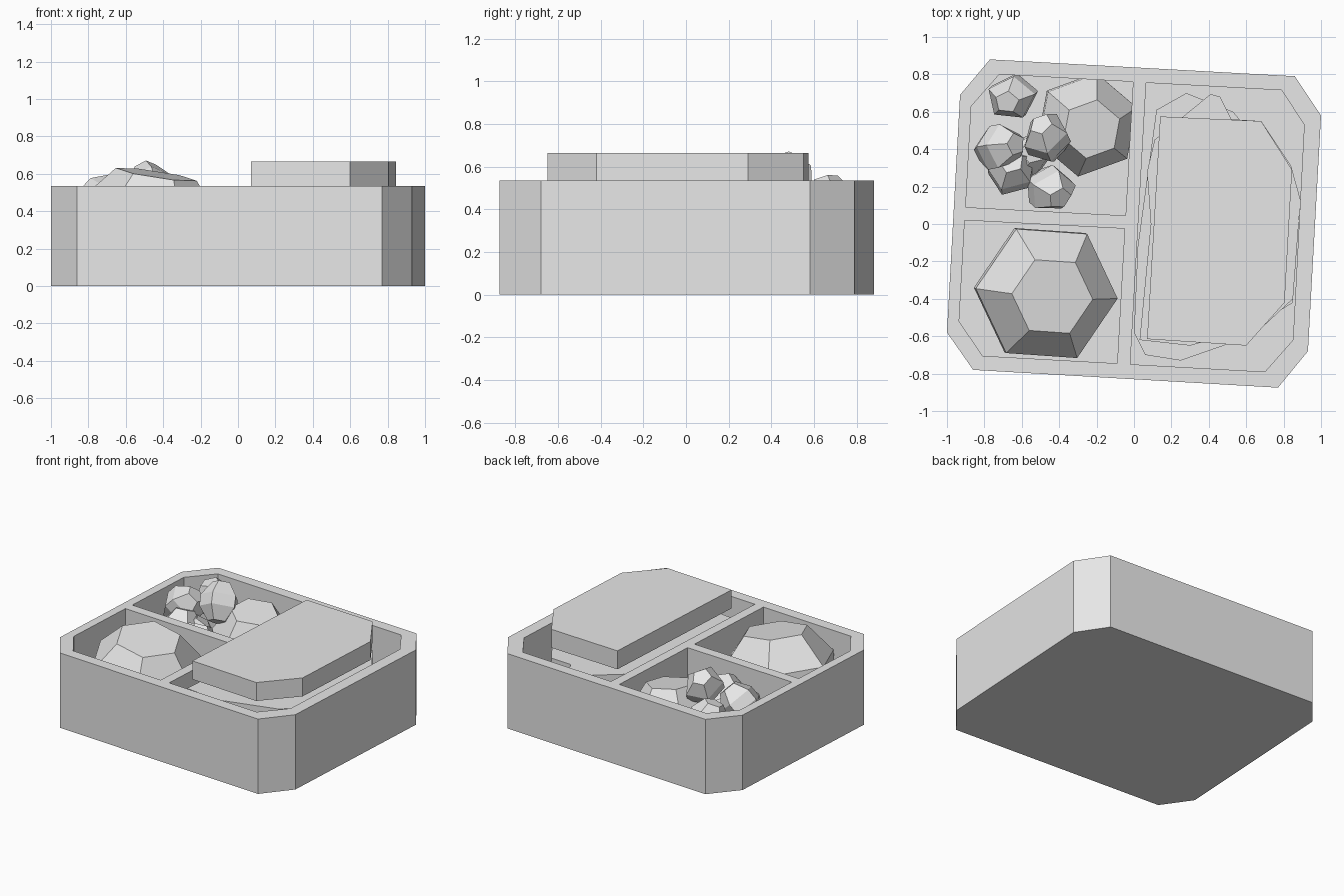
import bpy, bmesh, math
from mathutils import Vector, Euler

if "Cube" in bpy.data.objects:
    bpy.data.objects.remove(bpy.data.objects["Cube"])

grey = bpy.data.materials.new("plain grey")
grey.diffuse_color = (0.8, 0.8, 0.8, 1)
grey.use_nodes = True
grey.node_tree.nodes["Principled BSDF"].inputs["Base Color"].default_value = grey.diffuse_color


def finish(bm, name):
    bmesh.ops.recalc_face_normals(bm, faces=bm.faces)
    me = bpy.data.meshes.new(name)
    bm.to_mesh(me)
    bm.free()
    me.materials.append(grey)
    ob = bpy.data.objects.new(name, me)
    bpy.context.collection.objects.link(ob)
    return ob


def prism(name, outline, z0, z1):
    """Flat slab from an outline."""
    bm = bmesh.new()
    low = [bm.verts.new((x, y, z0)) for x, y in outline]
    high = [bm.verts.new((x, y, z1)) for x, y in outline]
    bm.faces.new(low)
    bm.faces.new(high)
    n = len(low)
    for i in range(n):
        j = (i + 1) % n
        bm.faces.new((low[i], low[j], high[j], high[i]))
    return finish(bm, name)


def chunk(name, centre, size, tilt=(0, 0, 0), sides=6, rings=((-1, .5), (-.2, 1), (.1, 1), (1, .57))):
    """Faceted lump: stacked polygon rings given as (height, radius), then tilted."""
    bm = bmesh.new()
    rot = Euler([math.radians(a) for a in tilt]).to_matrix()
    loops = []
    for h, r in rings:
        loop = []
        for i in range(sides):
            a = 2 * math.pi * i / sides
            p = Vector((r * size[0] * math.cos(a), r * size[1] * math.sin(a), h * size[2]))
            loop.append(bm.verts.new(rot @ p + Vector(centre)))
        loops.append(loop)
    bm.faces.new(loops[0])
    bm.faces.new(loops[-1])
    for a, b in zip(loops, loops[1:]):
        for i in range(sides):
            j = (i + 1) % sides
            bm.faces.new((a[i], a[j], b[j], b[i]))
    return finish(bm, name)


# Box with three compartments cut into it
RIM, FLOOR = 0.535, 0.10
box = prism("box", [(-.93, .69), (-.77, .88), (.86, .79), (1, .58),
                    (.93, -.68), (.77, -.875), (-.86, -.78), (-1, -.58)], 0, RIM)
compartments = {
    "back_left": [(-.90, .09), (-.87, .63), (-.72, .80), (-.005, .76), (-.045, .045)],
    "front_left": [(-.905, .02), (-.935, -.52), (-.81, -.705), (-.09, -.745), (-.05, -.025)],
    "right": [(.065, .755), (.79, .715), (.91, .53), (.85, -.62), (.70, -.79), (-.02, -.75)],
}
for part, outline in compartments.items():
    cutter = prism(part + "_cutter", outline, FLOOR, 0.8)
    cutter.hide_render = True
    cutter.hide_set(True)
    cut = box.modifiers.new(part, 'BOOLEAN')
    cut.object = cutter
    cut.operation = 'DIFFERENCE'
    cut.solver = 'EXACT'
# Apply the cuts and drop the cutters
bpy.context.view_layer.update()
box.data = bpy.data.meshes.new_from_object(box.evaluated_get(bpy.context.evaluated_depsgraph_get()))
box.modifiers.clear()
for part in compartments:
    bpy.data.objects.remove(bpy.data.objects[part + "_cutter"])

# Stack of slabs in the right compartment
prism("top_slab", [(.14, .575), (.68, .55), (.845, .29), (.805, -.42),
                   (.60, -.65), (.07, -.615)], .533, .665)
prism("middle_slab", [(.07, .28), (.11, .45), (.41, .695), (.46, .68), (.52, .56), (.68, .55),
                      (.84, .31), (.89, .13), (.85, -.40), (.70, -.54),
                      (.30, -.65), (.03, -.62), (.09, 0)], .34, .46)
prism("bottom_slab", [(.12, .61), (.28, .70), (.53, .60), (.87, .20), (.85, -.42), (.48, -.65),
                      (.25, -.73), (.06, -.70), (0, -.58), (.02, -.12)], .16, .30)

# Large lump in the front left compartment
chunk("large_lump", (-.47, -.37, .38), (.385, .385, .22), (4, 9, -4))
# Medium lump and small pieces in the back left compartment
chunk("medium_lump", (-.25, .53, .30), (.28, .28, .21), (8, 4, 20))
pieces = [((-.65, .68, .42), (10, -15, 10)), ((-.72, .41, .46), (20, 40, 40)),
          ((-.465, .46, .53), (-30, 25, 60)), ((-.45, .19, .36), (30, 20, 15)),
          ((-.65, .28, .36), (-20, 10, 30)), ((-.58, .36, .30), (15, -20, 0))]
for i, (pos, tilt) in enumerate(pieces):
    chunk("small_piece_%d" % (i + 1), pos, (.135, .12, .13), tilt, 5,
          ((-1, .5), (-.3, 1), (.3, 1), (1, .5)))
